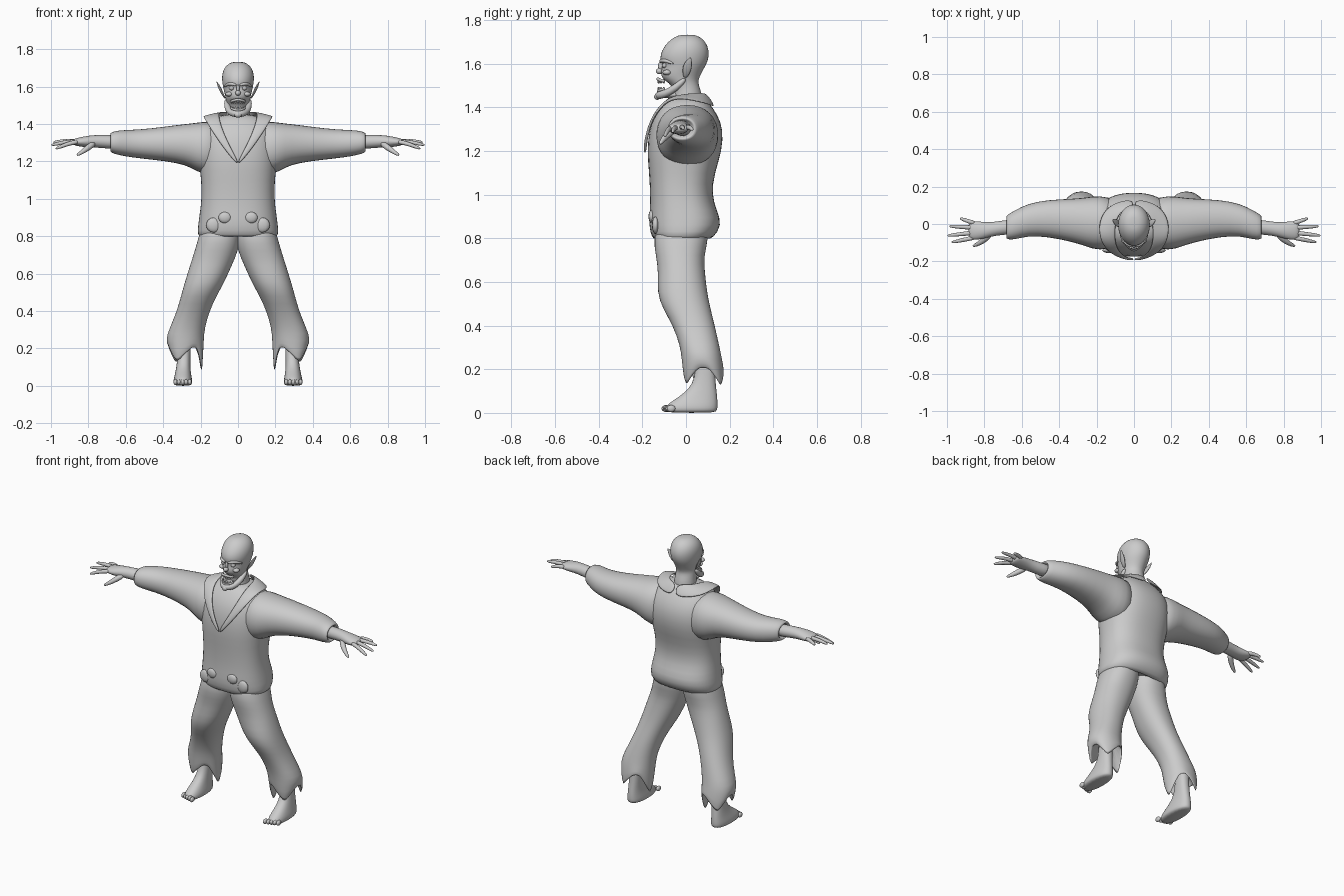
import bpy, bmesh, math
from mathutils import Vector, Matrix

grey = bpy.data.materials.new("plain grey")
grey.diffuse_color = (0.6, 0.6, 0.6, 1)


def finish(name, bm, mirror=False, subsurf=1, thick=0):
    bmesh.ops.recalc_face_normals(bm, faces=bm.faces[:])
    for f in bm.faces:
        f.smooth = True
    me = bpy.data.meshes.new(name)
    bm.to_mesh(me)
    bm.free()
    me.materials.append(grey)
    ob = bpy.data.objects.new(name, me)
    bpy.context.collection.objects.link(ob)
    if mirror:
        ob.modifiers.new("mirror", 'MIRROR').use_mirror_merge = False
    if thick:
        s = ob.modifiers.new("thickness", 'SOLIDIFY')
        s.thickness, s.offset = thick, 0
    if subsurf:
        s = ob.modifiers.new("smooth", 'SUBSURF')
        s.levels = s.render_levels = subsurf
    return ob


def oval(c, u, v, n=16, p=2.0):
    """Closed superellipse ring around c with half axes u and v."""
    def w(t):
        return math.copysign(abs(t) ** (2 / p), t)
    return [Vector(c) + Vector(u) * w(math.cos(2 * math.pi * i / n))
            + Vector(v) * w(math.sin(2 * math.pi * i / n)) for i in range(n)]


def loft(name, rings, **kw):
    bm = bmesh.new()
    vs = [[bm.verts.new(p) for p in r] for r in rings]
    n = len(vs[0])
    for a, b in zip(vs, vs[1:]):
        for i in range(n):
            j = (i + 1) % n
            bm.faces.new((a[i], a[j], b[j], b[i]))
    bm.faces.new(vs[0])
    bm.faces.new(vs[-1])
    return finish(name, bm, **kw)


def zring(z, x0, x1, yf, yb, n=20, p=2.0):
    return oval(((x0 + x1) / 2, (yf + yb) / 2, z), ((x1 - x0) / 2, 0, 0),
                (0, (yb - yf) / 2, 0), n, p)


def xring(x, yf, yb, z0, z1, n=16, p=2.0):
    return oval((x, (yf + yb) / 2, (z0 + z1) / 2), (0, (yb - yf) / 2, 0),
                (0, 0, (z1 - z0) / 2), n, p)


def tube(name, pts, radii, ref=(0, 0, 1), flat=1.0, n=8, **kw):
    """Tapered tube along pts, flattened along ref."""
    pts = [Vector(p) for p in pts]
    rings = []
    for i, p in enumerate(pts):
        t = (pts[min(i + 1, len(pts) - 1)] - pts[max(i - 1, 0)]).normalized()
        u = Vector(ref)
        u = (u - t * u.dot(t)).normalized()
        rings.append(oval(p, u * radii[i] * flat, t.cross(u) * radii[i], n))
    return loft(name, rings, **kw)


def blobs(name, items, mirror=False):
    bm = bmesh.new()
    for c, s in items:
        bmesh.ops.create_uvsphere(bm, u_segments=12, v_segments=8, radius=1,
                                  matrix=Matrix.Translation(c) @ Matrix.Diagonal((*s, 1)))
    return finish(name, bm, mirror=mirror, subsurf=0)


# Jacket body: z, half width, front, back
body = [(.83, .15, -.11, .08), (.795, .19, -.14, .10), (.80, .22, -.158, .125),
        (.86, .215, -.172, .168), (.93, .205, -.166, .142), (1.0, .196, -.165, .118),
        (1.1, .197, -.17, .132), (1.2, .212, -.18, .167), (1.3, .21, -.17, .172),
        (1.37, .195, -.145, .145), (1.42, .15, -.105, .105), (1.455, .09, -.075, .08)]
loft("jacket_body", [zring(z, -w, w, f, b, 24, 2.4) for z, w, f, b in body])

# Sleeves: x, front, back, bottom, top
sleeve = [(.08, -.13, .14, 1.12, 1.42), (.19, -.145, .155, 1.125, 1.415),
          (.25, -.125, .145, 1.165, 1.405), (.32, -.10, .137, 1.19, 1.398),
          (.46, -.07, .132, 1.208, 1.378), (.57, -.065, .11, 1.22, 1.37),
          (.635, -.085, .075, 1.232, 1.368), (.68, -.085, .05, 1.245, 1.358),
          (.685, -.07, .035, 1.26, 1.345), (.65, -.06, .03, 1.265, 1.34)]
loft("sleeve", [xring(*r, p=2.2) for r in sleeve], mirror=True)

# Lapels and collar: matching outer and inner edges, front to back
outer = [(.0, -.188, 1.18), (.055, -.186, 1.24), (.12, -.162, 1.33), (.165, -.12, 1.40),
         (.192, -.06, 1.447), (.188, .04, 1.43), (.12, .115, 1.41), (0, .138, 1.395)]
inner = [(.0, -.188, 1.20), (.025, -.186, 1.25), (.065, -.165, 1.33), (.09, -.125, 1.40),
         (.10, -.07, 1.45), (.095, .02, 1.465), (.06, .075, 1.468), (0, .09, 1.465)]
bm = bmesh.new()
edges = [(bm.verts.new(a), bm.verts.new(b)) for a, b in zip(outer, inner)]
for (a, b), (c, d) in zip(edges, edges[1:]):
    bm.faces.new((a, b, d, c))
finish("lapel_collar", bm, mirror=True, subsurf=2, thick=.015)

# Pocket bulges on the jacket front
blobs("pocket_fold", [((.07, -.158, .90), (.035, .014, .03)),
                      ((.13, -.14, .86), (.04, .016, .04))], mirror=True)

# Trouser legs with a torn hem: z, inner x, outer x, front, back
leg = [(.90, 0, .18, -.12, .10), (.80, -.015, .21, -.152, .105), (.72, .0, .232, -.138, .082),
       (.65, .03, .255, -.127, .086), (.55, .075, .286, -.133, .097),
       (.48, .115, .305, -.108, .112), (.40, .152, .327, -.06, .132),
       (.31, .178, .365, -.028, .152), (.25, .183, .388, -.02, .165)]
rings = [zring(*r, n=32, p=2.2) for r in leg]
spikes = [(180, .14), (-62, .085), (58, .09)]


def hem_z(i):
    a = i * 360 / 32
    drop = sum(d * max(0, 1 - abs((a - s + 180) % 360 - 180) / 48) for s, d in spikes)
    return .205 - drop


for scale in (1.0, .9):
    ring = zring(0, .19, .372, -.012, .177, n=32, p=2.2)
    mid = Vector((.281, .082, 0))
    rings.append([mid + (p - mid) * scale + Vector((0, 0, hem_z(i)))
                  for i, p in enumerate(ring)])
rings.append(zring(.25, .22, .34, .02, .15, n=32))
loft("trouser_leg", rings, mirror=True)

# Bare feet with ankles
foot = [(.30, .255, .325, .05, .13), (.20, .252, .322, .045, .132), (.13, .255, .326, .03, .137),
        (.09, .254, .332, -.01, .142), (.06, .25, .338, -.055, .145), (.035, .245, .345, -.092, .146),
        (.012, .243, .346, -.098, .145), (.0, .255, .335, -.085, .135)]
loft("foot", [zring(*r, p=2.3) for r in foot], mirror=True)
blobs("toes", [((.258 + .019 * i, -.092 + .006 * i, .02), (.011, .02, .016))
               for i in range(5)], mirror=True)

# Hands: palm, fingers and thumb
palm = [(.62, -.055, .03, 1.265, 1.34), (.70, -.058, .02, 1.268, 1.342),
        (.77, -.068, .008, 1.275, 1.342), (.82, -.085, .014, 1.275, 1.335),
        (.865, -.085, .016, 1.283, 1.325), (.885, -.075, .01, 1.29, 1.318)]
loft("palm", [xring(*r) for r in palm], mirror=True)
for name, y0, tip in [("index_finger", -.072, (.975, -.098, 1.268)),
                      ("middle_finger", -.046, (.998, -.062, 1.288)),
                      ("ring_finger", -.02, (.988, -.012, 1.303)),
                      ("little_finger", .003, (.93, .03, 1.298))]:
    a, b = Vector((.85, y0, 1.306)), Vector(tip)
    pts = [a, a.lerp(b, .35) + Vector((0, 0, .006)), a.lerp(b, .7) + Vector((0, 0, .004)),
           a.lerp(b, .95), b]
    tube(name, pts, (.014, .0125, .011, .008, .003), mirror=True)
tube("thumb", [(.765, -.05, 1.30), (.80, -.085, 1.275), (.83, -.105, 1.252),
               (.855, -.116, 1.237), (.862, -.118, 1.232)],
     (.018, .018, .013, .009, .003), mirror=True)

# Skull and neck: z, half width, front, back
head = [(1.40, .075, -.075, .08), (1.46, .062, -.058, .074), (1.50, .06, -.062, .06),
        (1.522, .064, -.098, .056), (1.545, .068, -.118, .066), (1.572, .075, -.114, .08),
        (1.595, .08, -.108, .093), (1.62, .085, -.122, .104), (1.66, .088, -.114, .108),
        (1.70, .076, -.085, .092), (1.724, .05, -.052, .064), (1.733, .022, -.022, .035)]
loft("head", [zring(z, -w, w, f, b) for z, w, f, b in head])

# Jaw, chin and lips around the open mouth
jaw = [(.062, .0, 1.535), (.059, -.045, 1.49), (.043, -.095, 1.462), (.02, -.122, 1.455)]
jaw = jaw + [(0, -.128, 1.453)] + [(-x, y, z) for x, y, z in reversed(jaw)]
tube("jaw", jaw, (.012, .018, .019, .018, .018, .018, .019, .018, .012), n=10)
blobs("chin", [((0, -.07, 1.457), (.045, .058, .016)), ((0, -.132, 1.449), (.02, .014, .015))])


def mouth(a, r, z):
    return (r * math.sin(a), -.085 - (r + .004) * math.cos(a), z)


arc = [math.radians(d) for d in range(-75, 76, 25)]
tube("upper_lip", [mouth(a, .041, 1.532 - .01 * abs(a)) for a in arc], [.008] * 7)
tube("lower_lip", [mouth(a, .039, 1.472 + .01 * abs(a)) for a in arc], [.007] * 7)
for name, z in (("upper_teeth", 1.52), ("lower_teeth", 1.483)):
    blobs(name, [(mouth(math.radians(d), .037, z), (.0055, .005, .011))
                 for d in range(-66, 67, 22)])

# Face features
blobs("nose", [((0, -.122, 1.566), (.015, .016, .014)), ((0, -.116, 1.588), (.009, .012, .022))])
blobs("eyeball", [((.034, -.098, 1.592), (.014, .012, .012))], mirror=True)
blobs("cheekbone", [((.048, -.087, 1.56), (.02, .02, .013))], mirror=True)
tube("brow", [(.006, -.118, 1.606), (.034, -.114, 1.617), (.06, -.085, 1.612),
              (.074, -.055, 1.598)], (.007, .01, .009, .004), mirror=True)
tube("ear", [(.066, -.005, 1.535), (.08, .0, 1.555), (.094, .006, 1.585),
             (.106, .014, 1.61), (.116, .022, 1.63)],
     (.008, .018, .024, .016, .002), ref=(1, 0, 0), flat=.35, mirror=True)
